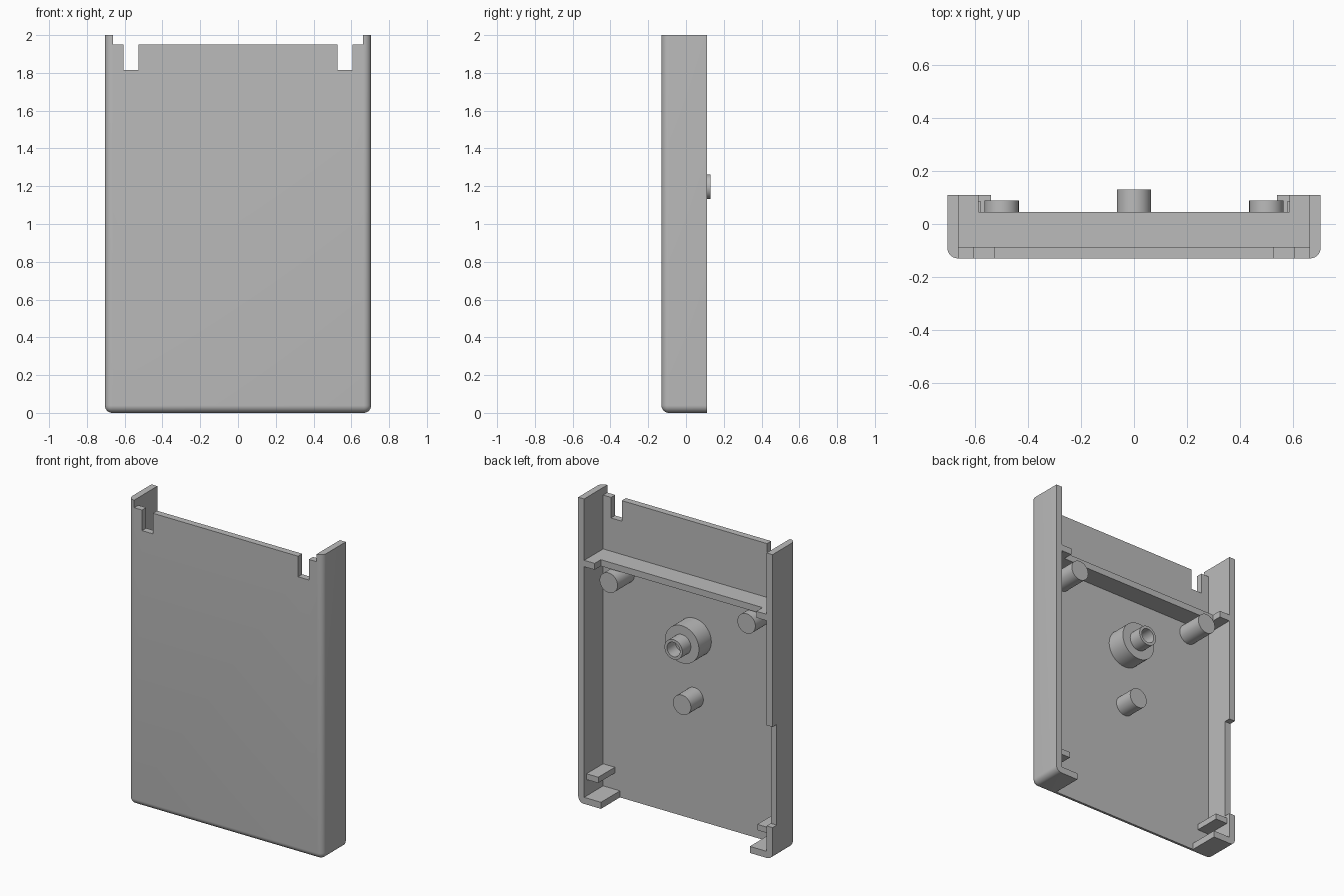
import bpy, bmesh, math
from mathutils import Matrix, Vector

if "Cube" in bpy.data.objects:
    bpy.data.objects.remove(bpy.data.objects["Cube"], do_unlink=True)

GREY = (0.5, 0.5, 0.5, 1)
plastic = bpy.data.materials.new("grey plastic")
plastic.use_nodes = True
plastic.diffuse_color = GREY
bsdf = next(n for n in plastic.node_tree.nodes if n.type == 'BSDF_PRINCIPLED')
bsdf.inputs["Base Color"].default_value = GREY

# Main dimensions
HALF_W, FRONT, BACK, HEIGHT = 0.705, -0.13, 0.11, 2.0
INNER_W, FLOOR, WALL, ROUND = 0.662, -0.087, 0.043, 0.04
SINK = 0.01


def finish(name, bm):
    mesh = bpy.data.meshes.new(name)
    bm.to_mesh(mesh)
    bm.free()
    obj = bpy.data.objects.new(name, mesh)
    bpy.context.collection.objects.link(obj)
    mesh.materials.append(plastic)
    return obj


def box_bm(x, y, z):
    bm = bmesh.new()
    size = [b - a for a, b in (x, y, z)]
    mid = [(a + b) / 2 for a, b in (x, y, z)]
    bmesh.ops.create_cube(bm, size=1, matrix=Matrix.Translation(mid) @ Matrix.Diagonal((*size, 1)))
    return bm


def box(name, x, y, z):
    return finish(name, box_bm(x, y, z))


def peg(name, x, z, radius, start, end):
    bm = bmesh.new()
    place = Matrix.Translation((x, (start + end) / 2, z)) @ Matrix.Rotation(math.pi / 2, 4, 'X')
    bmesh.ops.create_cone(bm, cap_ends=True, segments=48, radius1=radius, radius2=radius,
                          depth=end - start, matrix=place)
    return finish(name, bm)


def carve(obj, cutters):
    for cutter in cutters:
        mod = obj.modifiers.new("cut", 'BOOLEAN')
        mod.operation, mod.solver, mod.object = 'DIFFERENCE', 'EXACT', cutter
    bpy.context.view_layer.update()
    graph = bpy.context.evaluated_depsgraph_get()
    mesh = bpy.data.meshes.new_from_object(obj.evaluated_get(graph))
    obj.modifiers.clear()
    obj.data = mesh
    for cutter in cutters:
        bpy.data.objects.remove(cutter, do_unlink=True)


def smooth(obj):
    bpy.ops.object.select_all(action='DESELECT')
    obj.select_set(True)
    bpy.context.view_layer.objects.active = obj
    bpy.ops.object.shade_smooth_by_angle(angle=math.radians(30))


# Cover shell: block rounded on every edge that avoids the back and the top
bm = box_bm((-HALF_W, HALF_W), (FRONT, BACK), (0, HEIGHT))
edges = [e for e in bm.edges
         if not all(v.co.y > 0 for v in e.verts) and not all(v.co.z > 1 for v in e.verts)]
bmesh.ops.bevel(bm, geom=edges, offset=ROUND, segments=8, profile=0.5, affect='EDGES')
shell = finish("cover_shell", bm)

# Cavity, open bottom, lowered front edge, side notch and two slots
cuts = [
    box("cavity_cutter", (-INNER_W, INNER_W), (FLOOR, 1), (WALL, 3)),
    box("bottom_cutter", (-0.54, 0.54), (FLOOR, 1), (-1, 0.1)),
    box("front_edge_cutter", (-INNER_W, INNER_W), (-1, 0), (1.95, 3)),
    box("side_notch_cutter", (-1, -0.6), (0.067, 1), (0.21, 0.87)),
]
for side in (-1, 1):
    xs = sorted((side * 0.527, side * 0.605))
    cuts.append(box("slot_cutter", xs, (-1, 0), (1.815, 3)))
carve(shell, cuts)
smooth(shell)

# Cross shelf
box("cross_shelf", (-INNER_W - SINK, INNER_W + SINK), (FLOOR - SINK, 0.045), (1.555, 1.597))

# Parts repeated on both sides
for side, label in ((1, "left"), (-1, "right")):
    xs = sorted((side * 0.587, side * (INNER_W + SINK)))
    box(label + "_shelf_tab", xs, (0.045, BACK - 0.001), (1.555, 1.597))
    xs = sorted((side * 0.577, side * (INNER_W + SINK)))
    box(label + "_lower_tab", xs, (FLOOR - SINK, 0.085), (0.15, 0.188))
    smooth(peg(label + "_upper_peg", side * 0.5, 1.485, 0.065, FLOOR - SINK, 0.088))

# Central pegs
smooth(peg("lower_peg", 0, 0.8, 0.065, FLOOR - SINK, 0.042))
smooth(peg("centre_boss", 0, 1.197, 0.123, FLOOR - SINK, 0.042))
tube = peg("centre_tube", 0, 1.197, 0.065, 0.03, 0.13)
carve(tube, [peg("tube_hole_cutter", 0, 1.197, 0.047, 0.042, 0.3)])
smooth(tube)
